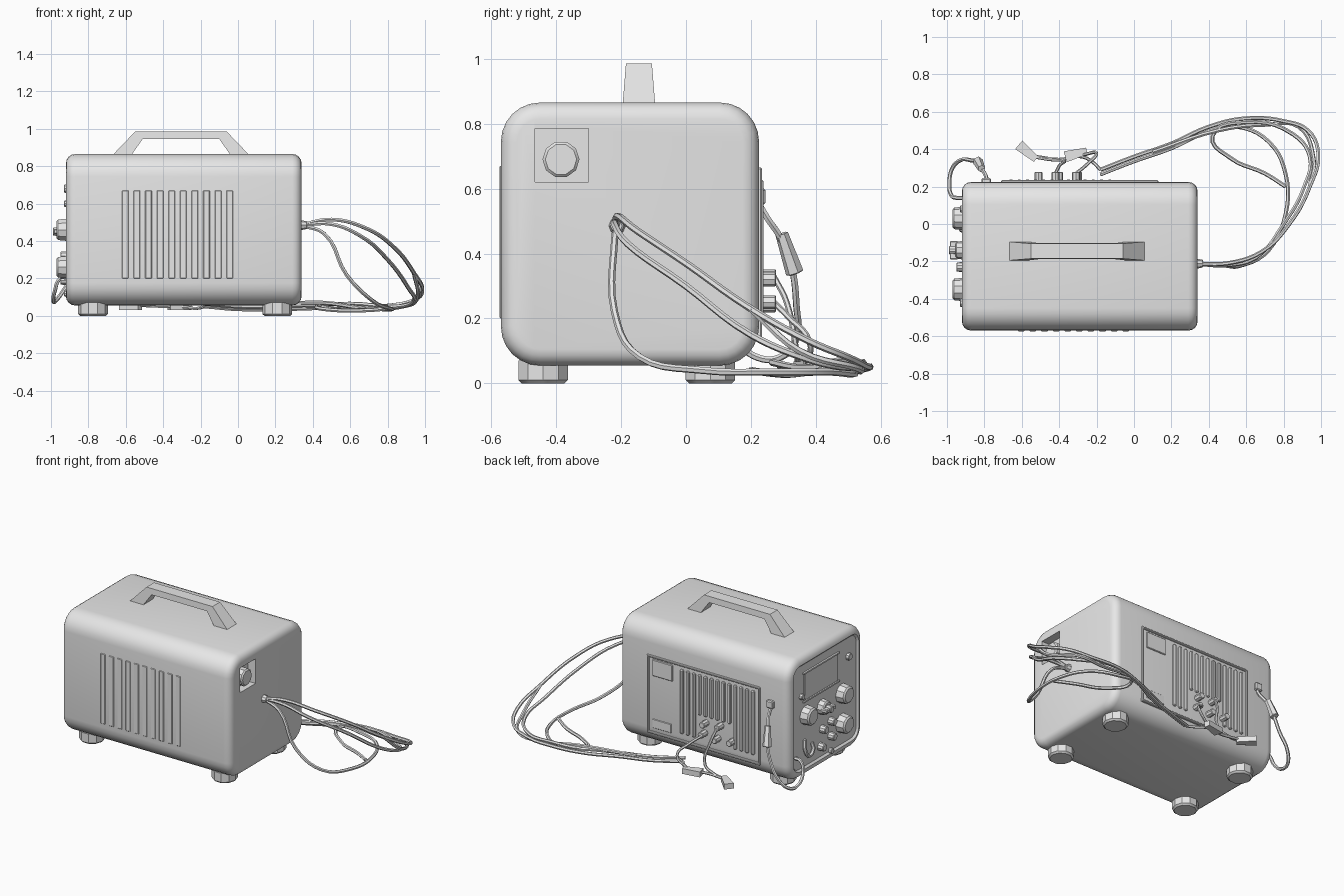
import bpy, bmesh
from math import radians
from mathutils import Matrix, Vector

if "Cube" in bpy.data.objects:
    bpy.data.objects.remove(bpy.data.objects["Cube"])

grey = bpy.data.materials.new("plain_grey")
grey.use_nodes = True
grey.diffuse_color = (0.8, 0.8, 0.8, 1)
grey.node_tree.nodes["Principled BSDF"].inputs["Base Color"].default_value = (0.8, 0.8, 0.8, 1)


def finish(name, bm, smooth=True):
    """Turn a bmesh into a named, coloured object."""
    bmesh.ops.recalc_face_normals(bm, faces=bm.faces)
    mesh = bpy.data.meshes.new(name)
    bm.to_mesh(mesh)
    bm.free()
    return link(name, mesh, smooth)


def link(name, mesh, smooth=True):
    mesh.materials.clear()
    mesh.materials.append(grey)
    ob = bpy.data.objects.new(name, mesh)
    bpy.context.collection.objects.link(ob)
    if smooth:
        bpy.ops.object.select_all(action='DESELECT')
        ob.select_set(True)
        bpy.context.view_layer.objects.active = ob
        bpy.ops.object.shade_smooth_by_angle(angle=radians(35))
    return ob


def box_mesh(lo, hi):
    bm = bmesh.new()
    bmesh.ops.create_cube(bm, size=1)
    lo, hi = Vector(lo), Vector(hi)
    for v in bm.verts:
        v.co = [(a + b) / 2 + c * (b - a) for a, b, c in zip(lo, hi, v.co)]
    return bm


def box(name, lo, hi, bevel=0):
    bm = box_mesh(lo, hi)
    if bevel:
        bmesh.ops.bevel(bm, geom=bm.edges[:], offset=bevel, segments=1, affect='EDGES')
    return finish(name, bm, False)


def knob(name, centre, axis, r, length, r2=None, sides=10):
    """Cylinder or cone with a chamfered rim, centred on its length."""
    bm = bmesh.new()
    bmesh.ops.create_cone(bm, cap_ends=True, segments=sides, radius1=r,
                          radius2=r2 or r, depth=length)
    rim = [e for e in bm.edges if all(v.co.z > 0 for v in e.verts)]
    bmesh.ops.bevel(bm, geom=rim, offset=min(r, length) * 0.15, segments=1, affect='EDGES')
    turn = Vector((0, 0, 1)).rotation_difference(Vector(axis)).to_matrix().to_4x4()
    bmesh.ops.transform(bm, matrix=Matrix.Translation(centre) @ turn, verts=bm.verts)
    return finish(name, bm)


def wire(name, points, r=0.011):
    """Round cable through the points, turned into a mesh."""
    cu = bpy.data.curves.new(name, 'CURVE')
    cu.dimensions = '3D'
    cu.bevel_depth, cu.bevel_resolution, cu.resolution_u = r, 1, 5
    cu.use_fill_caps = True
    sp = cu.splines.new('BEZIER')
    sp.bezier_points.add(len(points) - 1)
    for bp, p in zip(sp.bezier_points, points):
        bp.co = p
        bp.handle_left_type = bp.handle_right_type = 'AUTO'
    tmp = bpy.data.objects.new(name + "_path", cu)
    bpy.context.collection.objects.link(tmp)
    dg = bpy.context.evaluated_depsgraph_get()
    mesh = bpy.data.meshes.new_from_object(tmp.evaluated_get(dg))
    bpy.data.objects.remove(tmp)
    return link(name, mesh)


def rounded_case():
    bm = box_mesh((-0.92, -0.57, 0.055), (0.34, 0.225, 0.865))
    long_edges = [e for e in bm.edges
                  if abs(e.verts[0].co.x - e.verts[1].co.x) > 1]
    bmesh.ops.bevel(bm, geom=long_edges, offset=0.12, segments=6, profile=0.5, affect='EDGES')
    bm.normal_update()
    ends = [f for f in bm.faces if abs(f.normal.x) > 0.9]
    rims = list({e for f in ends for e in f.edges})
    bmesh.ops.bevel(bm, geom=rims, offset=0.05, segments=4, profile=0.5, affect='EDGES')
    bm.normal_update()
    # Recessed control panel on the right end
    panel = [f for f in bm.faces if f.normal.x < -0.99 and f.calc_area() > 0.1]
    bmesh.ops.inset_region(bm, faces=panel, thickness=0.012, depth=-0.012)
    return finish("case", bm)


# Case, with a square pocket cut in the left end
case = rounded_case()
cutter = box("pocket_cutter", (0.285, -0.465, 0.62), (0.4, -0.30, 0.785))
cutter.hide_render = True
mod = case.modifiers.new("pocket", 'BOOLEAN')
mod.operation, mod.object, mod.solver = 'DIFFERENCE', cutter, 'EXACT'
bpy.context.view_layer.objects.active = case
bpy.ops.object.modifier_apply(modifier=mod.name)
bpy.data.objects.remove(cutter)
knob("pocket_knob", (0.31, -0.385, 0.69), (1, 0, 0), 0.057, 0.055)

# Feet
for x in (-0.775, 0.21):
    for y in (-0.44, 0.075):
        knob("foot", (x, y, 0.035), (0, 0, -1), 0.08, 0.07)

# Carrying handle
bm = bmesh.new()
outline = [(-0.67, 0.86), (-0.55, 0.985), (-0.06, 0.985), (0.06, 0.86),
           (-0.04, 0.86), (-0.10, 0.945), (-0.51, 0.945), (-0.57, 0.86)]
face = bm.faces.new([bm.verts.new((x, -0.05, z)) for x, z in outline])
new = bmesh.ops.extrude_face_region(bm, geom=[face])["geom"]
bmesh.ops.translate(bm, vec=(0, 0.1, 0), verts=[g for g in new if isinstance(g, bmesh.types.BMVert)])
for v in bm.verts:
    v.co.y = v.co.y * (1 - 1.6 * (v.co.z - 0.86)) - 0.145
finish("handle", bm, False)

# Faint ribs on the front
for i in range(10):
    x = -0.62 + i * 0.062
    box("front_rib", (x, -0.574, 0.2), (x + 0.035, -0.56, 0.67), 0.003)

# Raised vent panel on the back: frame, slats and a square plate
for z in (0.14, 0.65):
    box("vent_frame_bar", (-0.71, 0.215, z), (0.13, 0.234, z + 0.015), 0.004)
for x in (-0.71, 0.115):
    box("vent_frame_post", (x, 0.215, 0.14), (x + 0.015, 0.234, 0.665), 0.004)
for i in range(13):
    x = -0.67 + i * 0.044
    box("vent_slat", (x, 0.215, 0.36 if 3 < i < 10 else 0.2), (x + 0.024, 0.238, 0.63), 0.006)
box("back_plate", (-0.06, 0.215, 0.53), (0.09, 0.232, 0.64), 0.004)
box("back_label", (-0.05, 0.215, 0.18), (0.09, 0.229, 0.24), 0.003)

# Back terminals
for x, z in ((-0.51, 0.25), (-0.42, 0.33), (-0.40, 0.24), (-0.31, 0.32), (-0.30, 0.25)):
    knob("terminal", (x, 0.245, z), (0, 1, 0), 0.021, 0.065, sides=8)

# Control knobs on the panel: y, z, radius, height
for y, z, r, h in ((0.03, 0.46, 0.063, 0.06), (-0.35, 0.46, 0.063, 0.06),
                   (-0.35, 0.26, 0.063, 0.06), (-0.14, 0.45, 0.05, 0.045),
                   (-0.14, 0.45, 0.025, 0.08), (-0.14, 0.30, 0.027, 0.04),
                   (-0.23, 0.32, 0.027, 0.04), (-0.12, 0.19, 0.027, 0.04),
                   (-0.23, 0.22, 0.027, 0.04), (0.08, 0.60, 0.02, 0.02),
                   (-0.42, 0.68, 0.025, 0.02), (-0.23, 0.12, 0.02, 0.02)):
    knob("panel_knob", (-0.91 - h / 2, y, z), (-1, 0, 0), r, h, r * 0.9)
box("knob_pointer", (-0.985, -0.19, 0.437), (-0.94, -0.09, 0.463), 0.005)

# Display with a thin frame
box("display", (-0.915, -0.31, 0.56), (-0.90, 0.05, 0.74), 0.004)
for z in (0.55, 0.74):
    box("display_frame", (-0.92, -0.32, z), (-0.90, 0.06, z + 0.01))
wire("panel_hook", [(-0.915, 0.05, 0.30), (-0.925, 0.05, 0.22), (-0.925, 0.01, 0.18),
                    (-0.925, -0.03, 0.21), (-0.915, -0.03, 0.25)], 0.012)

# Coiled cable from the left end round to the back
knob("cable_gland", (0.35, -0.212, 0.485), (1, 0, 0), 0.028, 0.04, 0.02, 8)
start = (0.33, -0.212, 0.485)
tail = [(0.4, 0.52, 0.04), (0.2, 0.43, 0.035), (0.0, 0.36, 0.035), (-0.18, 0.29, 0.05)]
wire("cable_outer", [start, (0.5, -0.21, 0.515), (0.68, -0.15, 0.47), (0.83, 0.0, 0.37),
                     (0.94, 0.2, 0.23), (0.985, 0.38, 0.13), (0.93, 0.5, 0.08),
                     (0.8, 0.55, 0.055), (0.6, 0.565, 0.05)] + tail)
wire("cable_middle", [start, (0.5, -0.22, 0.49), (0.65, -0.18, 0.43), (0.8, 0.0, 0.3),
                      (0.91, 0.2, 0.15), (0.94, 0.36, 0.08), (0.85, 0.48, 0.05),
                      (0.6, 0.545, 0.065), (0.42, 0.47, 0.05), (0.52, 0.35, 0.03),
                      (0.7, 0.27, 0.03), (0.81, 0.2, 0.04)])
wire("cable_inner", [start, (0.46, -0.22, 0.44), (0.58, -0.22, 0.22), (0.72, -0.14, 0.08),
                     (0.81, 0.05, 0.04), (0.81, 0.27, 0.035), (0.72, 0.44, 0.035),
                     (0.55, 0.52, 0.03)] + [(x, y - 0.025, z + 0.015) for x, y, z in tail])
wire("cable_crossing", [(0.94, 0.2, 0.23), (0.96, 0.35, 0.1), (0.88, 0.52, 0.05),
                        (0.7, 0.53, 0.04), (0.45, 0.5, 0.07), (0.1, 0.385, 0.05)])

# Leads from the terminals down to loose plugs
wire("lead_long", [(-0.42, 0.27, 0.33), (-0.4, 0.31, 0.25), (-0.38, 0.34, 0.1),
                   (-0.45, 0.345, 0.06), (-0.54, 0.36, 0.055)], 0.009)
wire("lead_short", [(-0.18, 0.29, 0.05), (-0.22, 0.33, 0.04), (-0.28, 0.36, 0.045),
                    (-0.4, 0.345, 0.05), (-0.52, 0.36, 0.055)], 0.009)
wire("lead_upright", [(-0.31, 0.27, 0.25), (-0.25, 0.32, 0.2), (-0.2, 0.38, 0.13),
                      (-0.27, 0.37, 0.06)], 0.009)
for x, y, turn in ((-0.57, 0.385, -40), (-0.31, 0.375, 15)):
    bm = box_mesh((-0.06, -0.03, -0.018), (0.06, 0.03, 0.018))
    for v in bm.verts:
        if v.co.x > 0:
            v.co.y *= 0.6
    place = Matrix.Translation((x, y, 0.05)) @ Matrix.Rotation(radians(turn), 4, 'Z')
    bmesh.ops.transform(bm, matrix=place, verts=bm.verts)
    finish("loose_plug", bm, False)

# Corner lead with an in-line clip
wire("corner_lead", [(-0.79, 0.215, 0.57), (-0.79, 0.25, 0.51), (-0.81, 0.29, 0.45),
                     (-0.83, 0.325, 0.36), (-0.87, 0.34, 0.24), (-0.93, 0.34, 0.14),
                     (-0.975, 0.29, 0.08), (-0.987, 0.22, 0.08), (-0.98, 0.16, 0.13),
                     (-0.95, 0.14, 0.2), (-0.905, 0.14, 0.21)])
knob("corner_clip", (-0.825, 0.315, 0.4), (-0.15, 0.3, -0.9), 0.02, 0.13, 0.028, 6)
box("corner_clip_mount", (-0.815, 0.215, 0.55), (-0.765, 0.245, 0.6), 0.006)
